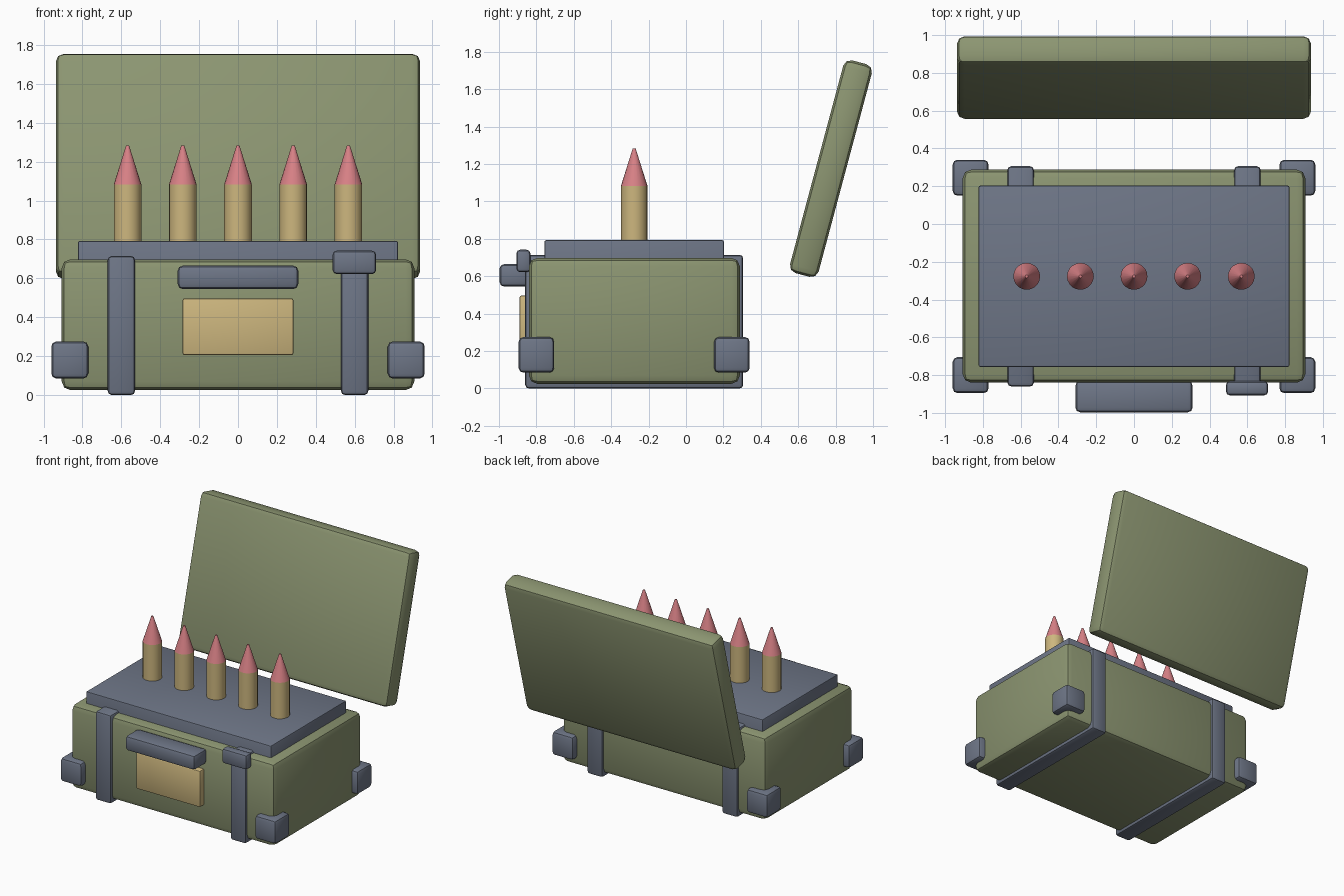
import bpy
import bmesh
from math import radians
from mathutils import Matrix

cube = bpy.data.objects.get("Cube")
if cube:
    bpy.data.objects.remove(cube, do_unlink=True)


def material(name, rgb):
    mat = bpy.data.materials.new(name)
    mat.use_nodes = True
    mat.diffuse_color = (*rgb, 1)
    mat.node_tree.nodes["Principled BSDF"].inputs["Base Color"].default_value = (*rgb, 1)
    return mat


GREEN = material("olive green", (0.26, 0.30, 0.165))
SLATE = material("slate metal", (0.155, 0.18, 0.24))
BRASS = material("brass", (0.61, 0.47, 0.21))
PINK = material("dusty red", (0.69, 0.22, 0.24))


def finish(name, bm, mat):
    """Turn a bmesh into a shaded object."""
    mesh = bpy.data.meshes.new(name)
    bm.to_mesh(mesh)
    bm.free()
    mesh.materials.append(mat)
    obj = bpy.data.objects.new(name, mesh)
    bpy.context.collection.objects.link(obj)
    bpy.ops.object.select_all(action="DESELECT")
    obj.select_set(True)
    bpy.context.view_layer.objects.active = obj
    bpy.ops.object.shade_smooth_by_angle(angle=radians(30))
    return obj


def box(name, x, y, z, mat, bevel):
    """Rounded box spanning the given (low, high) ranges."""
    bm = bmesh.new()
    bmesh.ops.create_cube(bm, size=1)
    bmesh.ops.scale(bm, vec=[r[1] - r[0] for r in (x, y, z)], verts=bm.verts)
    bmesh.ops.bevel(bm, geom=bm.edges[:], offset=bevel, segments=2,
                    profile=0.5, affect="EDGES")
    obj = finish(name, bm, mat)
    obj.location = [sum(r) / 2 for r in (x, y, z)]
    return obj


def tapered(name, x, y, z, r_low, r_high, mat):
    """Round upright part between two heights."""
    bm = bmesh.new()
    bmesh.ops.create_cone(bm, cap_ends=True, segments=20, radius1=r_low, radius2=r_high,
                          depth=z[1] - z[0],
                          matrix=Matrix.Translation((x, y, sum(z) / 2)))
    return finish(name, bm, mat)


# Case and open lid
box("case_body", (-0.907, 0.907), (-0.84, 0.288), (0.025, 0.698), GREEN, 0.045)
lid = box("lid", (-0.937, 0.937), (0.696, 0.854), (0.587, 1.764), GREEN, 0.04)
lid.rotation_euler.x = radians(-15)

# Inner tray
box("tray", (-0.823, 0.823), (-0.757, 0.203), (0.45, 0.793), SLATE, 0.01)

# Straps, one on each side, and the clasp
for side, sign in (("right", -1), ("left", 1)):
    c = sign * 0.6
    box(f"{side}_strap", (c - 0.07, c + 0.07), (-0.86, 0.306), (0, 0.715), SLATE, 0.02)
box("clasp", (0.487, 0.71), (-0.907, -0.832), (0.622, 0.742), SLATE, 0.02)

# Handle and front plate
box("handle", (-0.31, 0.31), (-0.997, -0.83), (0.545, 0.665), SLATE, 0.025)
box("label_plate", (-0.285, 0.285), (-0.89, -0.80), (0.205, 0.497), BRASS, 0.01)

# Corner guards
for side, sign in (("right", -1), ("left", 1)):
    for end, y in (("front", -0.8), ("back", 0.245)):
        c = sign * 0.865
        box(f"{end}_{side}_corner", (c - 0.095, c + 0.095), (y - 0.095, y + 0.095),
            (0.085, 0.275), SLATE, 0.025)

# Row of cartridges
for i in range(5):
    x = (i - 2) * 0.284
    tapered(f"cartridge_case_{i + 1}", x, -0.277, (0.75, 1.083), 0.071, 0.071, BRASS)
    tapered(f"cartridge_tip_{i + 1}", x, -0.277, (1.083, 1.283), 0.071, 0.008, PINK)
